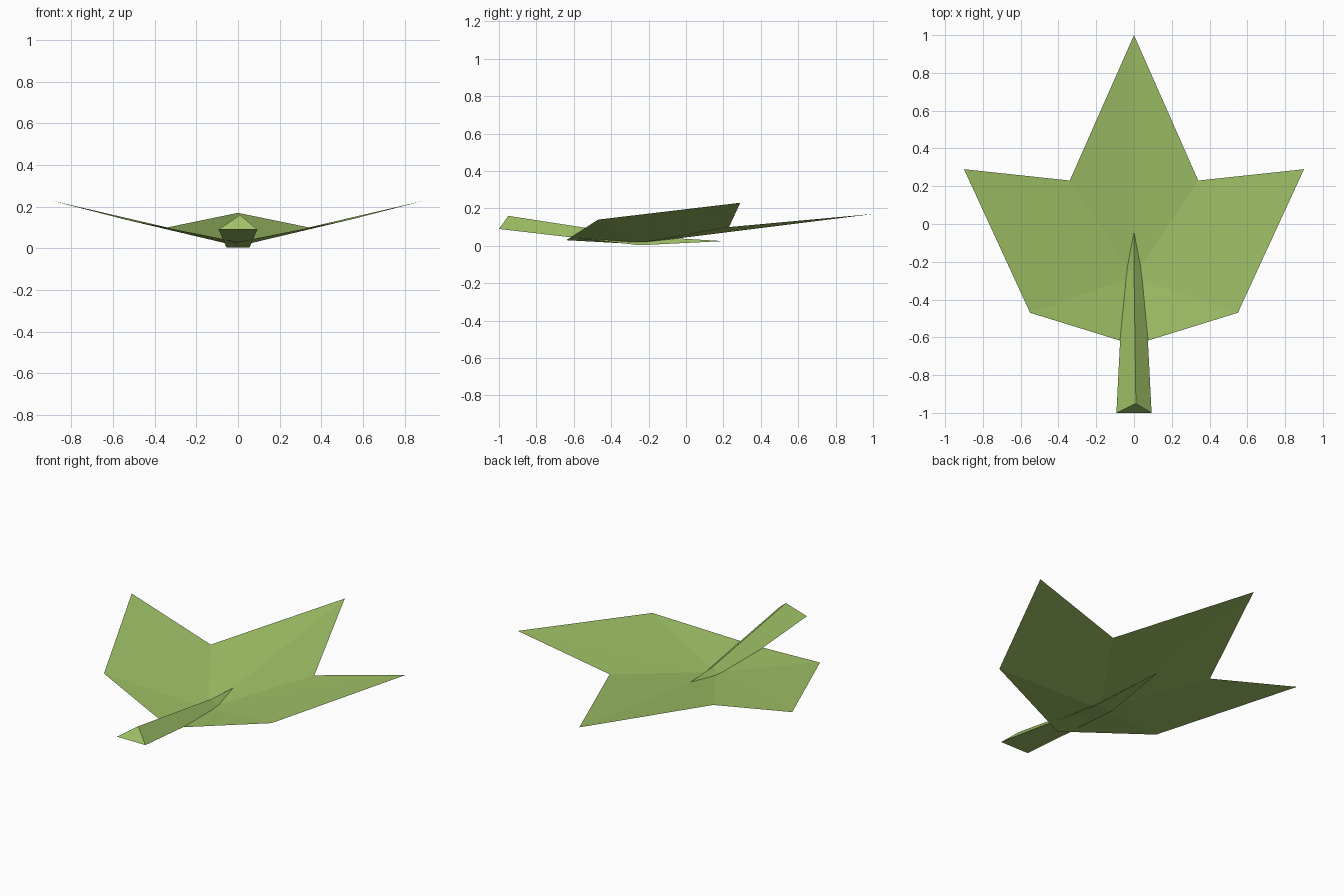
import bpy
import bmesh

cube = bpy.data.objects.get("Cube")
if cube:
    bpy.data.objects.remove(cube, do_unlink=True)

# Single leaf colour
green = bpy.data.materials.new("leaf green")
green.use_nodes = True
color = (0.35, 0.54, 0.135, 1)
green.diffuse_color = color
bsdf = green.node_tree.nodes["Principled BSDF"]
bsdf.inputs["Base Color"].default_value = color
bsdf.inputs["Roughness"].default_value = 0.8


def add_part(name, bm):
    bmesh.ops.recalc_face_normals(bm, faces=bm.faces)
    mesh = bpy.data.meshes.new(name)
    bm.to_mesh(mesh)
    bm.free()
    mesh.materials.append(green)
    obj = bpy.data.objects.new(name, mesh)
    bpy.context.collection.objects.link(obj)
    return obj


# Leaf blade: a thin sheet fanned from its low centre, mirrored across the midrib
half = [(0, -0.64, 0.03), (0.55, -0.47, 0.14), (0.9, 0.29, 0.23),
        (0.34, 0.23, 0.10), (0, 1, 0.17)]
outline = half + [(-x, y, z) for x, y, z in half[-2:0:-1]]
bm = bmesh.new()
center = bm.verts.new((0, -0.28, 0.01))
rim = [bm.verts.new(p) for p in outline]
for i, v in enumerate(rim):
    bm.faces.new((center, v, rim[(i + 1) % len(rim)]))
blade = add_part("leaf_blade", bm)
# make the sheet face upward
if blade.data.polygons[0].normal.z < 0:
    blade.data.flip_normals()

# Stem: triangular sections, running through the blade to a point beneath it
bm = bmesh.new()
sections = [  # half width, edge y, edge z, ridge x, ridge y, ridge z
    (0.093, -1.0, 0.09, 0.01, -0.95, 0.16),
    (0.055, -0.25, 0.003, 0, -0.25, 0.052),
]
rings = []
for w, y, z, rx, ry, rz in sections:
    rings.append([bm.verts.new(p) for p in ((-w, y, z), (w, y, z), (rx, ry, rz))])
tip = bm.verts.new((0, 0.2, 0.025))
base, bend = rings
bm.faces.new(base)
for i in range(3):
    j = (i + 1) % 3
    bm.faces.new((base[i], base[j], bend[j], bend[i]))
    bm.faces.new((bend[i], bend[j], tip))
add_part("stem", bm)
